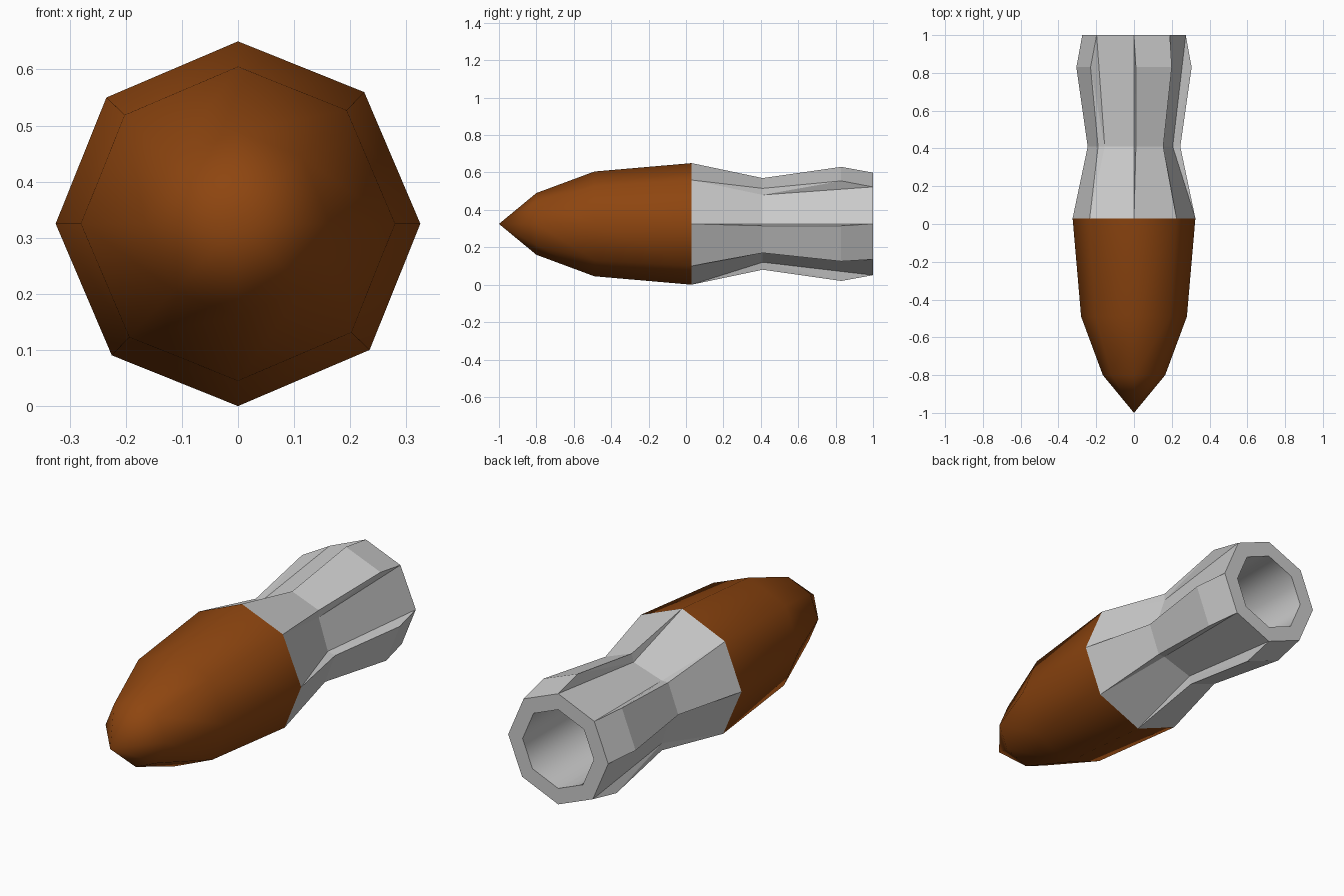
import bpy
import bmesh
from math import cos, sin, radians

cube = bpy.data.objects.get("Cube")
if cube:
    bpy.data.objects.remove(cube)

AXIS_Z = 0.325   # height of the long axis
JOINT_Y = 0.03   # where the nose meets the casing


def make_material(name, color):
    mat = bpy.data.materials.new(name)
    mat.use_nodes = True
    mat.diffuse_color = color
    mat.node_tree.nodes["Principled BSDF"].inputs["Base Color"].default_value = color
    return mat


def octagon(r):
    """Eight points clockwise from the top; the diagonals are turned a touch."""
    angles = [90 - 45 * i + (1.2 if i % 2 else 0) for i in range(8)]
    return [(r * cos(radians(a)), r * sin(radians(a))) for a in angles]


def four_fold(points):
    """Repeat one quarter section clockwise around the axis."""
    ring = []
    for _ in range(4):
        ring += points
        points = [(z, -x) for x, z in points]
    return ring


def add_ring(bm, y, points):
    return [bm.verts.new((x, y, AXIS_Z + z)) for x, z in points]


def bridge(bm, a, b, smooth=False):
    n = len(a)
    for i in range(n):
        j = (i + 1) % n
        bm.faces.new((a[i], a[j], b[j], b[i])).smooth = smooth


def finish(bm, name, mat):
    bmesh.ops.recalc_face_normals(bm, faces=bm.faces[:])
    mesh = bpy.data.meshes.new(name)
    bm.to_mesh(mesh)
    bm.free()
    mesh.materials.append(mat)
    obj = bpy.data.objects.new(name, mesh)
    bpy.context.collection.objects.link(obj)
    return obj


copper = make_material("copper brown", (0.27, 0.06, 0.005, 1))
steel = make_material("light grey", (0.6, 0.6, 0.6, 1))

# Smooth pointed nose
bm = bmesh.new()
rings = [add_ring(bm, y, octagon(r))
         for y, r in ((-0.8, 0.165), (-0.49, 0.28), (JOINT_Y, 0.325))]
tip = bm.verts.new((0, -1, AXIS_Z))
for i in range(8):
    bm.faces.new((tip, rings[0][i], rings[0][(i + 1) % 8])).smooth = True
for a, b in zip(rings, rings[1:]):
    bridge(bm, a, b, smooth=True)
finish(bm, "nose", copper)

# Casing: waisted tube with every second side panel raised
bm = bmesh.new()
front = add_ring(bm, JOINT_Y, octagon(0.325))
waist = add_ring(bm, 0.41, four_fold(
    [(0, 0.205), (0.01, 0.245), (0.155, 0.19), (0.155, 0.155)]))
swell = add_ring(bm, 0.83, four_fold([(0.01, 0.305), (0.2, 0.23)]))
rear = add_ring(bm, 1, octagon(0.274))
for q in range(4):
    f0, f1, f2 = (front[(2 * q + i) % 8] for i in range(3))
    r0, r1, r2 = (rear[(2 * q + i) % 8] for i in range(3))
    w0, w1, w2, w3, w4 = (waist[(4 * q + i) % 16] for i in range(5))
    s1, s2 = swell[2 * q], swell[2 * q + 1]
    # raised panel, then sunken panel, then the two walls between them
    for face in ((f0, f1, w2, w1), (w1, w2, s2, s1), (s1, s2, r1, r0),
                 (f1, f2, w4, w3), (w3, w4, r2, r1),
                 (f0, w1, w0), (w0, w1, s1), (w0, s1, r0),
                 (f1, w3, w2), (w2, w3, s2), (w3, r1, s2)):
        bm.faces.new(face)

# Rear rim and hollow bore
mouth = add_ring(bm, 1, octagon(0.195))
bore = [add_ring(bm, y, octagon(0.195)) for y in (1, 0.06)]
bridge(bm, rear, mouth)
bridge(bm, bore[0], bore[1], smooth=True)
floor = add_ring(bm, 0.06, octagon(0.195))
bm.faces.new(floor)
bmesh.ops.remove_doubles(bm, verts=mouth + bore[0] + bore[1] + floor, dist=0.0001)
casing = finish(bm, "casing", steel)
# Keep hard edges around the rim and bore floor
for edge in casing.data.edges:
    ys = [casing.data.vertices[v].co.y for v in edge.vertices]
    edge.use_edge_sharp = abs(ys[0] - ys[1]) < 0.001
